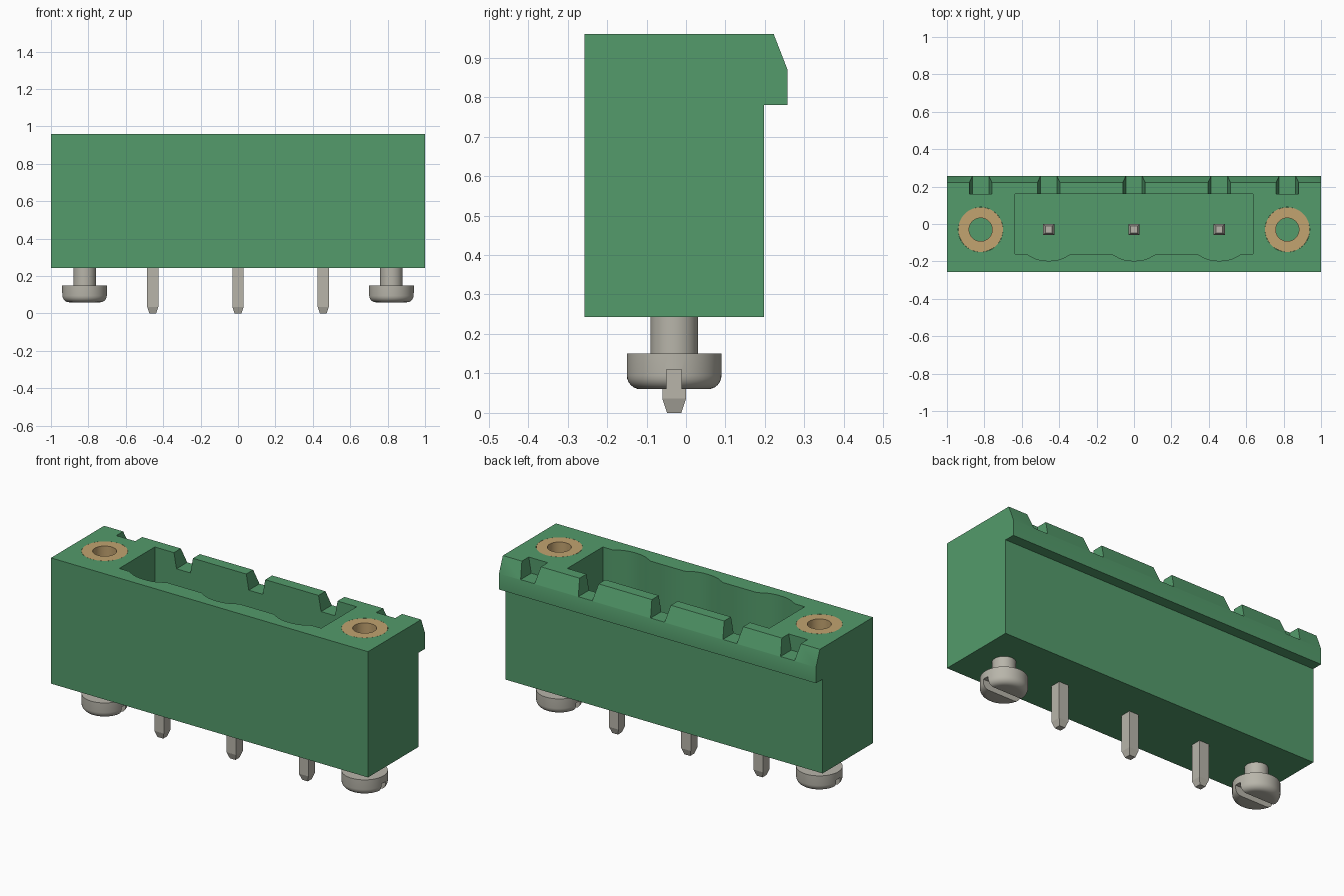
import bpy, bmesh, math
from mathutils import Vector

if "Cube" in bpy.data.objects:
    bpy.data.objects.remove(bpy.data.objects["Cube"], do_unlink=True)


def material(name, rgb):
    m = bpy.data.materials.new(name)
    m.use_nodes = True
    m.diffuse_color = (*rgb, 1)
    m.node_tree.nodes["Principled BSDF"].inputs["Base Color"].default_value = (*rgb, 1)
    return m


GREEN = material("green plastic", (0.087, 0.328, 0.147))
GREY = material("grey metal", (0.479, 0.462, 0.402))
TAN = material("brass tan", (0.539, 0.366, 0.162))

CY = -0.03                       # centre line of pins and screws
PIN_X = (-0.456, 0.0, 0.456)
SCREW_X = (-0.82, 0.82)
TOP, BOTTOM = 0.96, 0.243


def finish(name, bm, mat):
    bmesh.ops.recalc_face_normals(bm, faces=bm.faces)
    mesh = bpy.data.meshes.new(name)
    bm.to_mesh(mesh)
    bm.free()
    mesh.materials.append(mat)
    ob = bpy.data.objects.new(name, mesh)
    bpy.context.collection.objects.link(ob)
    return ob


def prism(name, points, vector, mat):
    """Extrude a closed outline along a vector."""
    bm = bmesh.new()
    face = bm.faces.new([bm.verts.new(p) for p in points])
    ext = bmesh.ops.extrude_face_region(bm, geom=[face])["geom"]
    moved = [v for v in ext if isinstance(v, bmesh.types.BMVert)]
    bmesh.ops.translate(bm, verts=moved, vec=Vector(vector))
    return finish(name, bm, mat)


def lathe(name, profile, x, mat, closed=False, steps=48):
    """Revolve an (r, z) profile about a vertical axis at x, CY."""
    bm = bmesh.new()
    verts = [bm.verts.new((x + r, CY, z)) for r, z in profile]
    edges = [bm.edges.new(p) for p in zip(verts, verts[1:])]
    if closed:
        edges.append(bm.edges.new((verts[-1], verts[0])))
    bmesh.ops.spin(bm, geom=verts + edges, cent=(x, CY, 0), axis=(0, 0, 1),
                   angle=math.tau, steps=steps)
    bmesh.ops.remove_doubles(bm, verts=bm.verts, dist=1e-5)
    return finish(name, bm, mat)


def cut(target, cutter):
    cutter.hide_render = True
    mod = target.modifiers.new("cut", 'BOOLEAN')
    mod.operation, mod.solver, mod.object = 'DIFFERENCE', 'EXACT', cutter
    bpy.context.view_layer.objects.active = target
    bpy.ops.object.modifier_apply(modifier=mod.name)
    bpy.data.objects.remove(cutter, do_unlink=True)


def smooth(ob):
    bpy.ops.object.select_all(action='DESELECT')
    ob.select_set(True)
    bpy.context.view_layer.objects.active = ob
    bpy.ops.object.shade_smooth_by_angle(angle=math.radians(30))


# Housing: side profile with overhanging chamfered lip at the back
side = [(-0.257, BOTTOM), (0.197, BOTTOM), (0.197, 0.78), (0.257, 0.78),
        (0.257, 0.87), (0.222, TOP), (-0.257, TOP)]
housing = prism("housing", [(-1, y, z) for y, z in side], (2, 0, 0), GREEN)

# Plug cavity with one shallow bulge per pin along its front wall
FLOOR = 0.36
outline = [(0.637, 0.16), (-0.637, 0.16), (-0.637, -0.16)]
bulge = [(-0.12, -0.16), (-0.075, -0.184), (-0.05, -0.192), (-0.025, -0.196), (0, -0.197),
         (0.025, -0.196), (0.05, -0.192), (0.075, -0.184), (0.12, -0.16)]
for px in PIN_X:
    outline += [(px + x, y) for x, y in bulge]
outline.append((0.637, -0.16))
cut(housing, prism("cavity_cutter", [(x, y, FLOOR) for x, y in outline], (0, 0, 1), GREEN))

# Tapered coding notches through the back rim
for x in PIN_X + SCREW_X:
    y = 0.15 if x in PIN_X else 0.16
    trap = [(-0.044, 0.872), (0.044, 0.872), (0.06, TOP), (0.06, 1.1), (-0.06, 1.1), (-0.06, TOP)]
    cut(housing, prism("notch_cutter", [(x + dx, y, z) for dx, z in trap], (0, 0.2, 0), GREEN))

# Pockets that hold the threaded inserts
for x in SCREW_X:
    cut(housing, lathe("pocket_cutter", [(0, 0.5), (0.12, 0.5), (0.12, 1.1), (0, 1.1)], x, GREEN))
smooth(housing)

for x, label in zip(SCREW_X, ("right", "left")):
    # Threaded insert
    insert = lathe("insert_" + label,
                   [(0.062, 0.501), (0.1195, 0.501), (0.1195, TOP), (0.062, TOP)],
                   x, TAN, closed=True)
    smooth(insert)

    # Screw with rounded, slotted head pointing down
    arc = [(0.085 + 0.035 * math.sin(a), 0.095 - 0.035 * math.cos(a))
           for a in (math.radians(15 * i) for i in range(7))]
    screw = lathe("screw_" + label,
                  [(0, 0.06)] + arc + [(0.12, 0.15), (0.06, 0.15), (0.06, 0.26), (0, 0.26)],
                  x, GREY)
    slot = [(x - 0.2, CY + dy, z) for dy, z in
            ((-0.019, 0), (0.019, 0), (0.019, 0.11), (-0.019, 0.11))]
    cut(screw, prism("slot_cutter", slot, (0.4, 0, 0), GREY))
    smooth(screw)

# Square contact pins, tapered at both ends
for x, label in zip(PIN_X, ("right", "middle", "left")):
    bm = bmesh.new()
    rings = []
    for h, z in ((0.018, 0), (0.03, 0.036), (0.03, 0.744), (0.018, 0.78)):
        rings.append([bm.verts.new((x + sx * h, CY + sy * h, z))
                      for sx, sy in ((-1, -1), (1, -1), (1, 1), (-1, 1))])
    for a, b in zip(rings, rings[1:]):
        for i in range(4):
            j = (i + 1) % 4
            bm.faces.new((a[i], a[j], b[j], b[i]))
    bm.faces.new(rings[0])
    bm.faces.new(rings[-1])
    finish("pin_" + label, bm, GREY)
